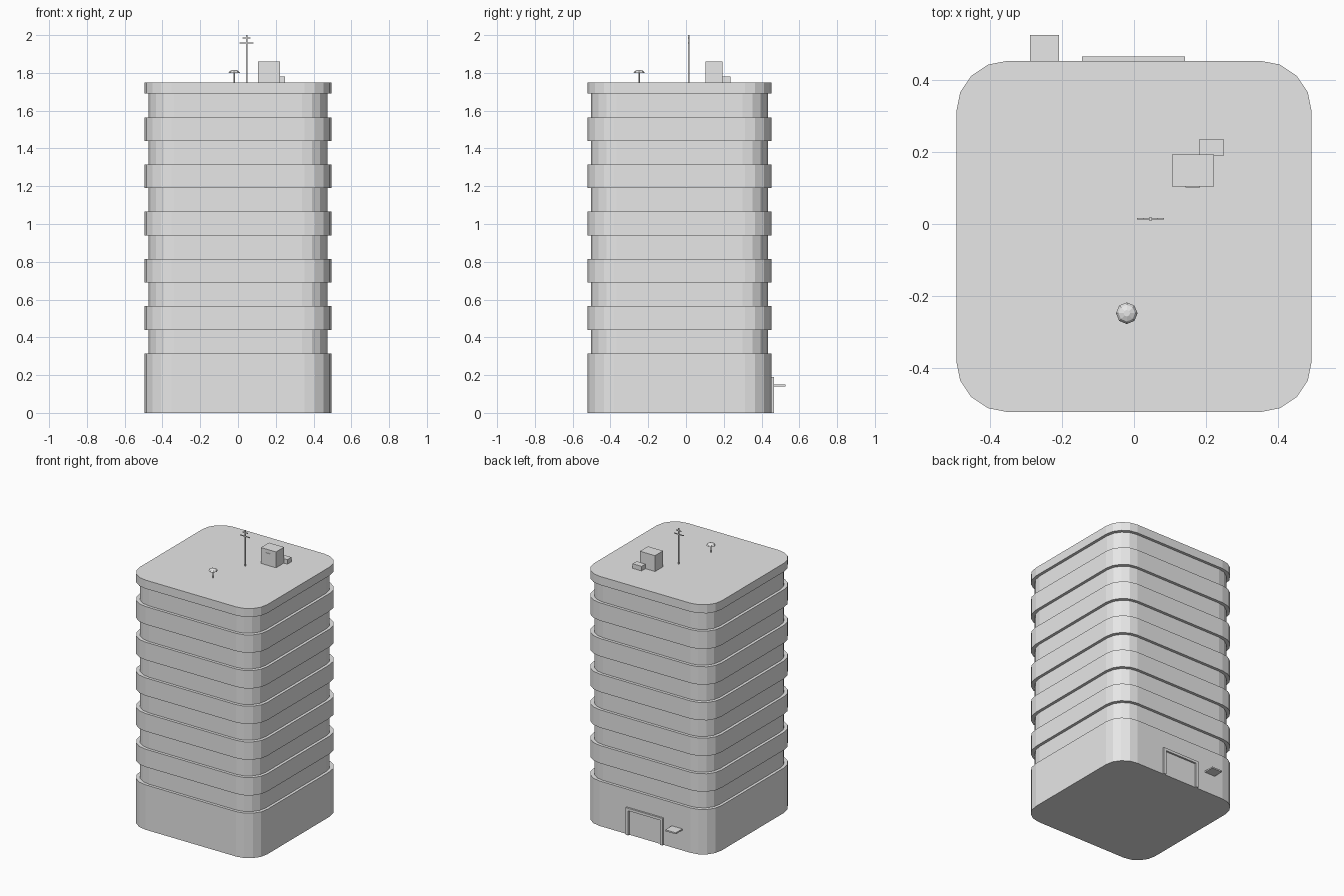
import bpy
import bmesh
import math

if "Cube" in bpy.data.objects:
    bpy.data.objects.remove(bpy.data.objects["Cube"])

grey = bpy.data.materials.new("concrete grey")
grey.diffuse_color = (0.8, 0.8, 0.8, 1)
grey.use_nodes = True
grey.node_tree.nodes["Principled BSDF"].inputs["Base Color"].default_value = grey.diffuse_color

CY = -0.0345          # centre of the tower in y
HX, HY = 0.494, 0.488  # half sizes of the tower
TOP = 1.75


def finish(name, bm):
    bmesh.ops.recalc_face_normals(bm, faces=bm.faces)
    mesh = bpy.data.meshes.new(name)
    bm.to_mesh(mesh)
    bm.free()
    mesh.materials.append(grey)
    obj = bpy.data.objects.new(name, mesh)
    bpy.context.collection.objects.link(obj)
    return obj


def loft(bm, rings):
    """Skin a stack of point rings and cap both ends."""
    loops = [[bm.verts.new(p) for p in ring] for ring in rings]
    n = len(loops[0])
    for a, b in zip(loops, loops[1:]):
        for i in range(n):
            j = (i + 1) % n
            bm.faces.new((a[i], a[j], b[j], b[i]))
    bm.faces.new(loops[0][::-1])
    bm.faces.new(loops[-1])


def rounded_ring(inset, z):
    r, hx, hy, pts = 0.142 - inset * 0.4, HX - inset, HY - inset, []
    for k, (sx, sy) in enumerate(((1, 1), (-1, 1), (-1, -1), (1, -1))):
        for s in range(5):
            a = math.radians(90 * k + 22.5 * s)
            pts.append((sx * (hx - r) + r * math.cos(a),
                        CY + sy * (hy - r) + r * math.sin(a), z))
    return pts


def round_ring(x, y, r, z, n=8):
    return [(x + r * math.cos(math.tau * i / n),
             y + r * math.sin(math.tau * i / n), z) for i in range(n)]


def add_box(bm, x0, x1, y0, y1, z0, z1):
    loft(bm, [[(x0, y0, z), (x1, y0, z), (x1, y1, z), (x0, y1, z)]
              for z in (z0, z1)])


def boxes(name, *dims):
    bm = bmesh.new()
    for d in dims:
        add_box(bm, *d)
    return finish(name, bm)


# Tower: tall base, then alternating recessed window bands and floor bands
rings = [rounded_ring(0, 0), rounded_ring(0, 0.315)]
for floor in range(6):
    z = 0.315 + 0.25 * floor
    z_top = z + 0.25 if floor < 5 else TOP
    rings += [rounded_ring(0.02, z), rounded_ring(0.02, z + 0.125),
              rounded_ring(0, z + 0.125), rounded_ring(0, z_top)]
bm = bmesh.new()
loft(bm, rings)
finish("tower", bm)

# Rooftop hut with a thin vent plate, and a small equipment box behind it
boxes("roof_hut", (0.105, 0.222, 0.104, 0.193, TOP, 1.861))
boxes("hut_vent", (0.143, 0.183, 0.102, 0.104, 1.828, 1.836))
boxes("roof_unit", (0.18, 0.25, 0.19, 0.235, TOP, 1.782))

# Antenna mast with two crossbars
MX, MY = 0.046, 0.014
bars = [(MX - w, MX + w, MY - 0.002, MY + 0.002, z - 0.003, z + 0.003)
        for w, z in ((0.037, 1.958), (0.021, 1.984))]
boxes("antenna", (MX - 0.004, MX + 0.004, MY - 0.004, MY + 0.004, TOP, 2.0), *bars)

# Mushroom vent: thin stem with an eight-sided dome
VX, VY = -0.02, -0.248
bm = bmesh.new()
loft(bm, [round_ring(VX, VY, 0.004, z) for z in (TOP, 1.802)])
loft(bm, [round_ring(VX, VY, r, z)
          for r, z in ((0.03, 1.8), (0.023, 1.81), (0.009, 1.816))])
finish("roof_vent", bm)

# Entrance frame on the back wall
WALL = CY + HY
boxes("door_frame",
      (-0.144, -0.124, WALL - 0.01, 0.466, 0, 0.19),
      (0.122, 0.142, WALL - 0.01, 0.466, 0, 0.19),
      (-0.124, 0.122, WALL - 0.01, 0.466, 0.172, 0.19))

# Small shelf canopy beside the entrance
boxes("side_canopy", (-0.289, -0.208, WALL - 0.01, 0.526, 0.141, 0.151))
